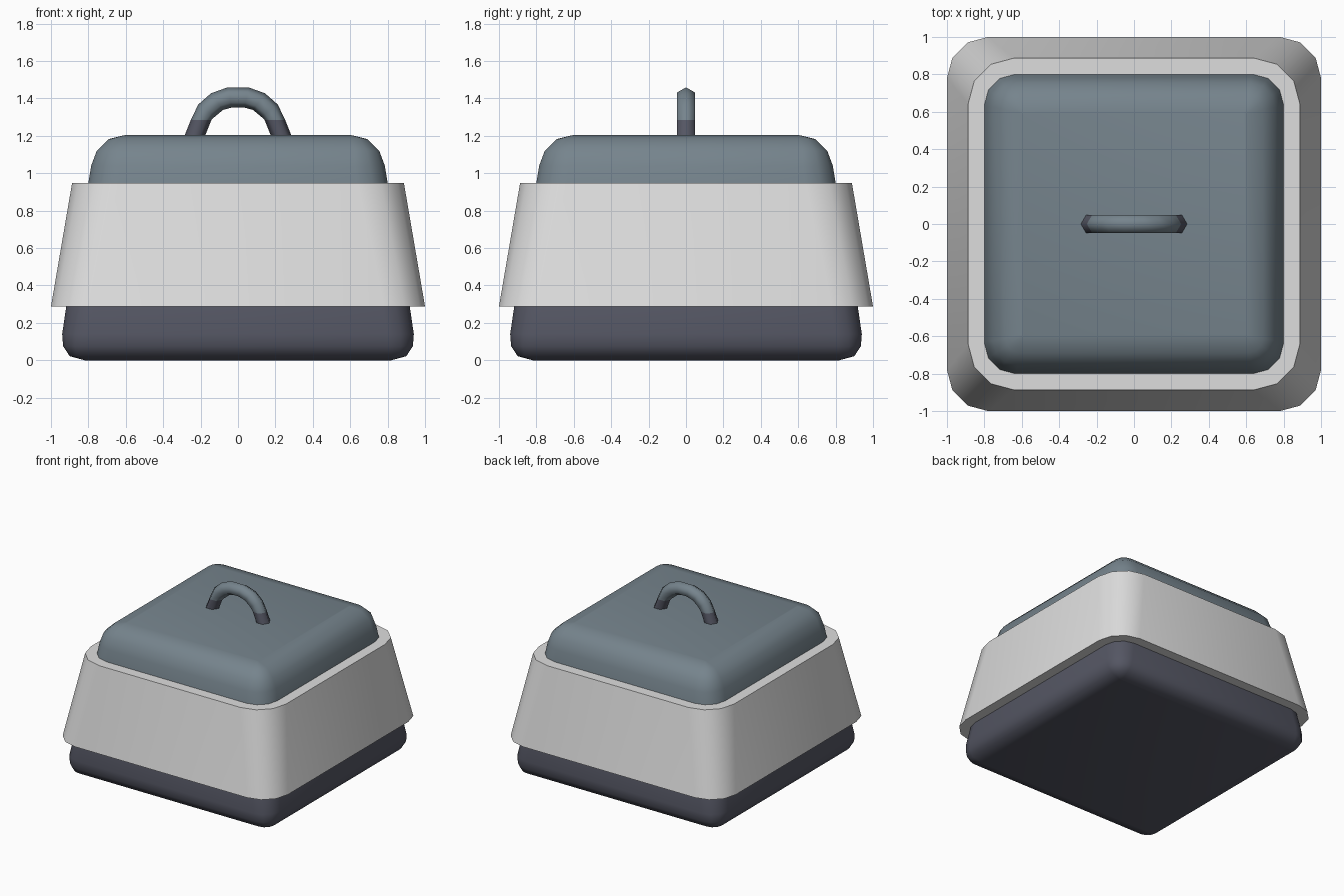
import bpy, bmesh, math
from mathutils import Vector

if "Cube" in bpy.data.objects:
    bpy.data.objects.remove(bpy.data.objects["Cube"])


def material(name, rgb):
    m = bpy.data.materials.new(name)
    m.diffuse_color = (*rgb, 1)
    m.use_nodes = True
    m.node_tree.nodes["Principled BSDF"].inputs["Base Color"].default_value = m.diffuse_color
    return m


DARK = material("charcoal", (0.089, 0.093, 0.125))
BLUE = material("slate blue grey", (0.18, 0.23, 0.265))
PALE = material("pale grey", (0.73, 0.73, 0.73))


def rounded_square(half, radius, z, segs=3):
    pts = []
    c = half - radius
    for k, (sx, sy) in enumerate([(1, 1), (-1, 1), (-1, -1), (1, -1)]):
        for i in range(segs + 1):
            a = math.pi / 2 * (k + i / segs)
            pts.append(Vector((sx * c + radius * math.cos(a),
                               sy * c + radius * math.sin(a), z)))
    return pts


def loft(name, rings, mats, rule=None, closed=False, angle=45):
    """Skin a list of equal-sized rings, capped or closed into a loop."""
    bm = bmesh.new()
    loops = [[bm.verts.new(p) for p in r] for r in rings]
    n = len(loops[0])
    pairs = list(zip(loops, loops[1:]))
    if closed:
        pairs.append((loops[-1], loops[0]))
    else:
        bm.faces.new(loops[0][::-1])
        bm.faces.new(loops[-1])
    for a, b in pairs:
        for i in range(n):
            j = (i + 1) % n
            bm.faces.new((a[i], a[j], b[j], b[i]))
    bmesh.ops.recalc_face_normals(bm, faces=bm.faces)
    if rule:
        for f in bm.faces:
            f.material_index = rule(f.calc_center_median())
    me = bpy.data.meshes.new(name)
    bm.to_mesh(me)
    bm.free()
    for m in mats:
        me.materials.append(m)
    ob = bpy.data.objects.new(name, me)
    bpy.context.collection.objects.link(ob)
    bpy.ops.object.select_all(action='DESELECT')
    ob.select_set(True)
    bpy.context.view_layer.objects.active = ob
    bpy.ops.object.shade_smooth_by_angle(angle=math.radians(angle))
    return ob


# Tapered body: dark tray below, blue grey lid above
body = [(0.82, 0.01, 0.0), (0.90, 0.08, 0.022), (0.935, 0.125, 0.075),
        (0.94, 0.14, 0.14), (0.918, 0.15, 0.29), (0.86, 0.16, 0.61),
        (0.80, 0.165, 0.95), (0.785, 0.16, 1.04), (0.755, 0.13, 1.12),
        (0.69, 0.08, 1.183), (0.60, 0.01, 1.205)]
loft("tray_and_lid", [rounded_square(*s) for s in body], [DARK, BLUE],
     lambda c: int(c.z > 0.61))

# Flared sleeve around the body
sleeve = [(1.0, 0.22, 0.287), (0.887, 0.245, 0.948),
          (0.785, 0.16, 0.948), (0.90, 0.15, 0.287)]
loft("sleeve", [rounded_square(*s) for s in sleeve], [PALE], closed=True)

# Arched hexagonal handle: (x, z, tilt of the outward direction in degrees)
half_path = [(0.235, 1.19, 0), (0.197, 1.285, 0), (0.168, 1.335, 36),
             (0.112, 1.383, 54), (0.045, 1.405, 78)]
path = half_path + [(-x, z, 180 - t) for x, z, t in reversed(half_path)]
rings = []
for x, z, t in path:
    out = Vector((math.cos(math.radians(t)), 0, math.sin(math.radians(t))))
    rings.append([Vector((x, 0, z)) + 0.055 * (out * math.cos(k * math.pi / 3)
                  + Vector((0, 1, 0)) * math.sin(k * math.pi / 3)) for k in range(6)])
loft("handle", rings, [DARK, BLUE], lambda c: int(c.z > 1.28), angle=65)
